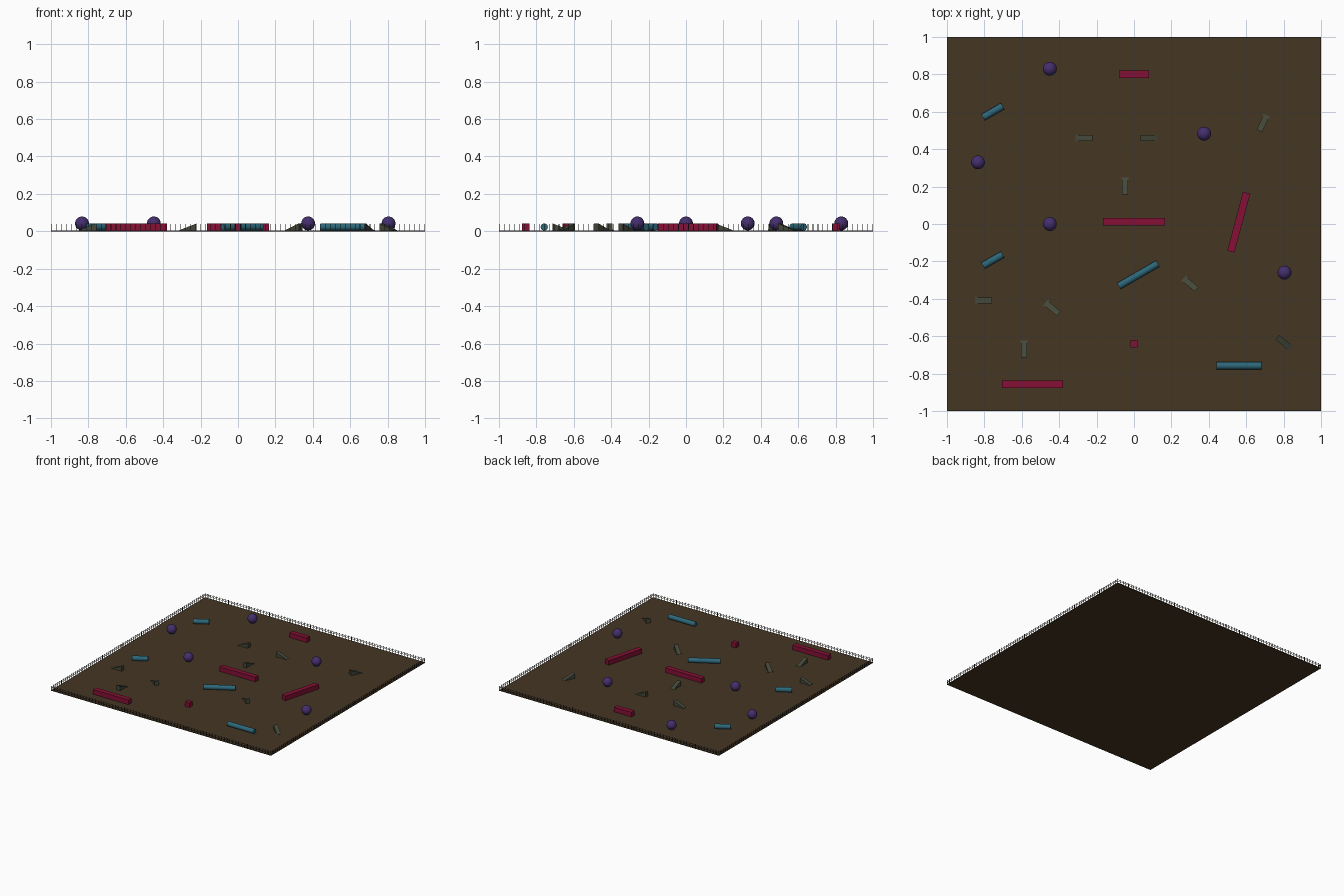
import bpy, bmesh, math
from mathutils import Matrix, Vector

if "Cube" in bpy.data.objects:
    bpy.data.objects.remove(bpy.data.objects["Cube"])


def mat(name, rgb):
    m = bpy.data.materials.new(name)
    m.diffuse_color = (*rgb, 1)
    m.use_nodes = True
    m.node_tree.nodes["Principled BSDF"].inputs["Base Color"].default_value = m.diffuse_color
    return m


BROWN = mat("earth brown", (0.058, 0.037, 0.017))
RED = mat("crimson", (0.235, 0.005, 0.037))
PURPLE = mat("deep purple", (0.058, 0.028, 0.155))
TEAL = mat("teal", (0.026, 0.135, 0.19))
OLIVE = mat("grey green", (0.058, 0.066, 0.042))
DARK = mat("dark wire", (0.03, 0.027, 0.024))
FLOOR = 0.004


def finish(name, bm, material, loc=(0, 0, 0), angle=0, smooth=False):
    bmesh.ops.recalc_face_normals(bm, faces=bm.faces)
    me = bpy.data.meshes.new(name)
    bm.to_mesh(me)
    bm.free()
    me.materials.append(material)
    ob = bpy.data.objects.new(name, me)
    ob.location = loc
    ob.rotation_euler.z = math.radians(angle)
    bpy.context.collection.objects.link(ob)
    if smooth:
        bpy.ops.object.select_all(action='DESELECT')
        ob.select_set(True)
        bpy.context.view_layer.objects.active = ob
        bpy.ops.object.shade_smooth_by_angle(angle=math.radians(40))
    return ob


def add_box(bm, size, center):
    bmesh.ops.create_cube(bm, size=1, matrix=Matrix.Translation(center) @ Matrix.Diagonal((*size, 1)))


# Ground slab
bm = bmesh.new()
add_box(bm, (2, 2, FLOOR), (0, 0, FLOOR / 2))
finish("ground", bm, BROWN)

# Wire fence: fine posts and two rails, one run on each side
for i in range(4):
    bm = bmesh.new()
    for k in range(75):
        add_box(bm, (0.003, 0.003, 0.035), (-0.9985 + 1.997 * k / 75, -0.9985, 0.0205))
    for z in (0.02, 0.031):
        add_box(bm, (1.997, 0.002, 0.002), (0, -0.9985, z))
    finish("fence_side", bm, DARK, angle=90 * i)

# Balls
for x, y in [(-0.45, 0.83), (0.375, 0.483), (-0.834, 0.33), (-0.45, 0), (0.805, -0.26)]:
    bm = bmesh.new()
    bmesh.ops.create_uvsphere(bm, u_segments=32, v_segments=16, radius=0.037)
    finish("ball", bm, PURPLE, (x, y, FLOOR + 0.038), smooth=True)

# Long blocks: x, y, length, angle
for x, y, l, a in [(0, 0.8, 0.16, 0), (0, 0.013, 0.33, 0), (0.56, 0.01, 0.325, 75),
                   (-0.543, -0.858, 0.325, 0), (0, -0.64, 0.04, 0)]:
    bm = bmesh.new()
    add_box(bm, (l, 0.04, 0.038), (0, 0, 0.019))
    finish("block", bm, RED, (x, y, FLOOR), a)

# Lying logs: x, y, length, angle
for x, y, l, a in [(-0.755, 0.6, 0.12, 30), (-0.755, -0.193, 0.12, 30),
                   (0.023, -0.272, 0.24, 30), (0.562, -0.758, 0.24, 0)]:
    bm = bmesh.new()
    bmesh.ops.create_cone(bm, cap_ends=True, segments=32, radius1=0.019, radius2=0.019, depth=l,
                          matrix=Matrix.Rotation(math.pi / 2, 4, 'Y'))
    finish("log", bm, TEAL, (x, y, FLOOR + 0.019), a, smooth=True)

# Ramps, low flared end pointing along the angle: x, y, angle
# stations along the ramp: position, half width, height
STATIONS = [(-0.046, 0.016, 0.038), (0.032, 0.016, 0.008), (0.046, 0.022, 0.002)]
for x, y, a in [(-0.267, 0.46, 180), (0.08, 0.46, 0), (-0.048, 0.203, 90), (0.69, 0.54, 65),
                (-0.805, -0.41, 180), (0.3, -0.32, 140), (-0.438, -0.45, 140),
                (-0.588, -0.668, 90), (0.802, -0.635, -40)]:
    bm = bmesh.new()
    rings = [[bm.verts.new(p) for p in ((px, -w, 0), (px, w, 0), (px, w, h), (px, -w, h))]
             for px, w, h in STATIONS]
    for r, s in zip(rings, rings[1:]):
        for i in range(4):
            j = (i + 1) % 4
            bm.faces.new((r[i], r[j], s[j], s[i]))
    bm.faces.new(rings[0])
    bm.faces.new(rings[-1])
    finish("ramp", bm, OLIVE, (x, y, FLOOR), a)
